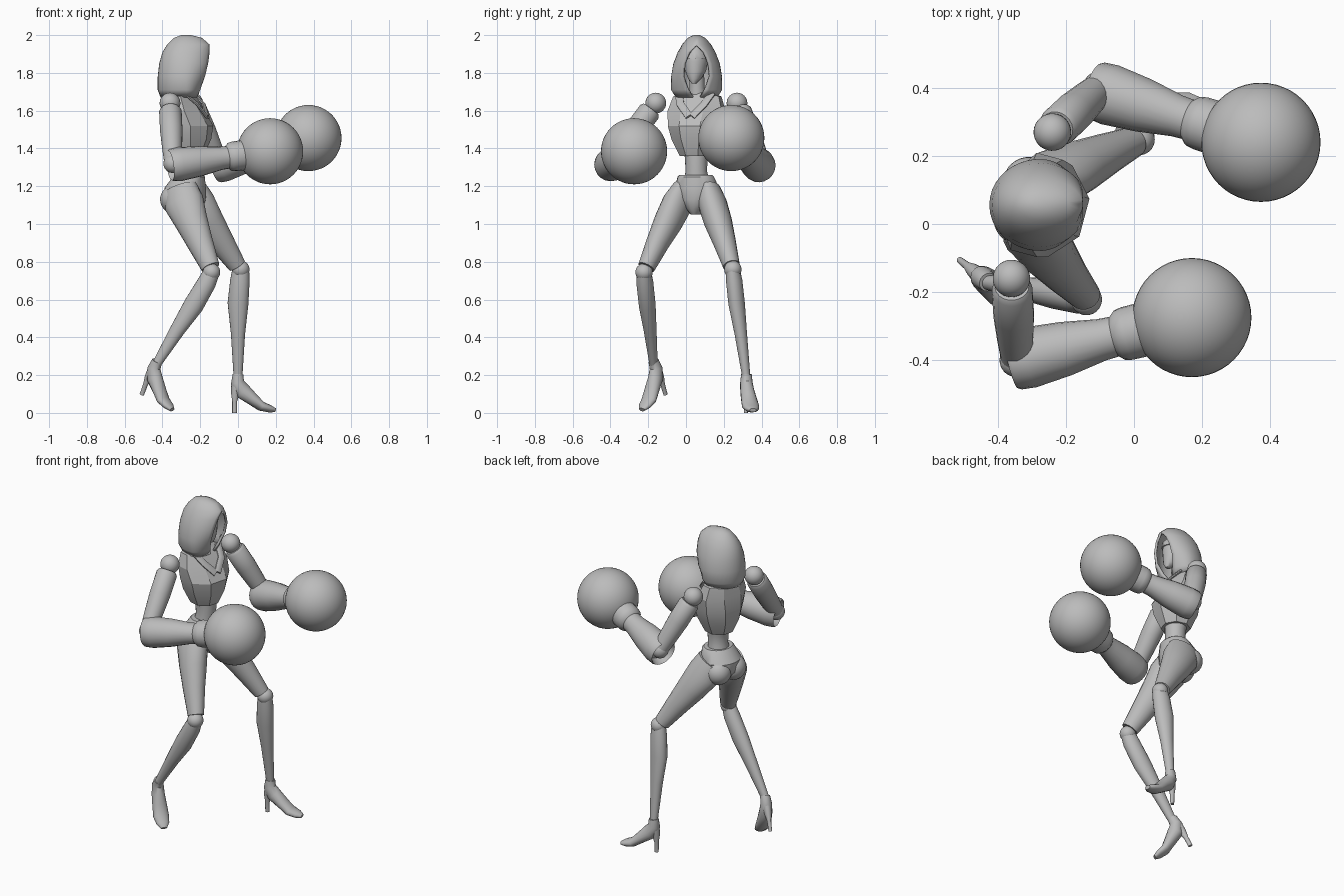
import bpy, bmesh, math
from mathutils import Vector, Matrix

if "Cube" in bpy.data.objects:
    bpy.data.objects.remove(bpy.data.objects["Cube"])

grey = bpy.data.materials.new("plain grey")
grey.use_nodes = True
grey.diffuse_color = (0.5, 0.5, 0.5, 1)
grey.node_tree.nodes["Principled BSDF"].inputs["Base Color"].default_value = (0.5, 0.5, 0.5, 1)

# Body frame: forward and left directions of the twisted figure
YAW = math.radians(-15)
FWD = Vector((math.cos(YAW), math.sin(YAW), 0))
LEFT = Vector((-math.sin(YAW), math.cos(YAW), 0))
UP = Vector((0, 0, 1))


def finish(name, bm, angle=35):
    bmesh.ops.remove_doubles(bm, verts=bm.verts, dist=0.0005)
    bmesh.ops.recalc_face_normals(bm, faces=bm.faces)
    mesh = bpy.data.meshes.new(name)
    bm.to_mesh(mesh)
    bm.free()
    mesh.materials.append(grey)
    obj = bpy.data.objects.new(name, mesh)
    bpy.context.collection.objects.link(obj)
    bpy.ops.object.select_all(action="DESELECT")
    obj.select_set(True)
    bpy.context.view_layer.objects.active = obj
    bpy.ops.object.shade_smooth_by_angle(angle=math.radians(angle))
    return obj


def loft(name, rings, closed=True, caps=(True, True), angle=35):
    bm = bmesh.new()
    rows = [[bm.verts.new(p) for p in ring] for ring in rings]
    n = len(rows[0])
    for a, b in zip(rows, rows[1:]):
        for i in range(n if closed else n - 1):
            j = (i + 1) % n
            bm.faces.new((a[i], a[j], b[j], b[i]))
    for row, cap in zip((rows[0], rows[-1]), caps):
        if cap:
            bm.faces.new(row)
    return finish(name, bm, angle)


def ring(c, u, v, ru, rv, n):
    steps = [(i + 0.5) * math.tau / n for i in range(n)]
    return [c + u * (ru * math.cos(t)) + v * (rv * math.sin(t)) for t in steps]


def limb(name, pts, side=LEFT, n=20, angle=35):
    """Tube along points (x, y, z, side radius, depth radius)."""
    cs = [Vector(p[:3]) for p in pts]
    rings = []
    for i, p in enumerate(pts):
        axis = (cs[min(i + 1, len(cs) - 1)] - cs[max(i - 1, 0)]).normalized()
        u = (side - axis * side.dot(axis)).normalized()
        rings.append(ring(cs[i], u, axis.cross(u), p[3], p[4], n))
    return loft(name, rings, angle=angle)


def straight(name, a, b, profile, n=20):
    """Turned part on the axis a-b, profile of (fraction, radius)."""
    a, b = Vector(a), Vector(b)
    axis = (b - a).normalized()
    u = axis.orthogonal().normalized()
    return loft(name, [ring(a.lerp(b, t), u, axis.cross(u), r, r, n) for t, r in profile])


def body(name, centre, levels, n, angle=35):
    """Horizontal rings: (height, forward shift, half width, half depth)."""
    c = Vector(centre)
    return loft(name, [ring(c + FWD * f + UP * z, LEFT, FWD, w, d, n)
                       for z, f, w, d in levels], angle=angle)


def ball(name, c, r, scale=(1, 1, 1), seg=32):
    bm = bmesh.new()
    bmesh.ops.create_uvsphere(bm, u_segments=seg, v_segments=seg // 2, radius=r)
    bmesh.ops.transform(bm, matrix=Matrix.Translation(c) @ Matrix.Rotation(YAW, 4, "Z")
                        @ Matrix.Diagonal((*scale, 1)), verts=bm.verts)
    return finish(name, bm)


# Torso: faceted rib cage, slim waist, pelvis
body("chest", (-0.30, 0.06, 0), [
    (1.70, 0.0, 0.06, 0.05), (1.675, 0.0, 0.135, 0.075), (1.60, 0.015, 0.16, 0.105),
    (1.52, 0.035, 0.15, 0.135), (1.45, 0.035, 0.13, 0.125), (1.36, 0.035, 0.085, 0.085)], 8, 20)
body("waist", (-0.27, 0.057, 0), [
    (1.42, 0.0, 0.07, 0.07), (1.34, 0.01, 0.06, 0.06), (1.28, 0.01, 0.057, 0.058),
    (1.22, 0.0, 0.07, 0.065)], 20)
body("pelvis", (-0.28, 0.057, 0), [
    (1.26, 0.02, 0.088, 0.075), (1.25, 0.02, 0.097, 0.085), (1.19, 0.0, 0.12, 0.11),
    (1.13, 0.0, 0.105, 0.11), (1.08, 0.01, 0.05, 0.085), (1.05, 0.02, 0.025, 0.05)], 20)

# Collar lapels and the small seats of the hips
for label, s in (("left", 1), ("right", -1)):
    base = Vector((-0.30, 0.06, 0))
    edge = [(0.09, 0.045, 1.69), (0.065, 0.105, 1.635), (0.008, 0.14, 1.57)]
    limb(label + "_lapel", [(*(base + LEFT * (s * w) + FWD * f + UP * z), 0.022, 0.008)
                            for w, f, z in edge], n=8)
    seat = Vector((-0.28, 0.057, 1.13)) + LEFT * (s * 0.055) - FWD * 0.045
    ball(label + "_buttock", seat, 0.075)

# Neck and face
body("neck", (-0.28, 0.058, 0), [(1.66, -0.01, 0.05, 0.05), (1.72, 0.0, 0.04, 0.04),
                                 (1.83, 0.01, 0.04, 0.04)], 16)
body("face", (-0.265, 0.055, 0), [
    (1.745, 0.05, 0.012, 0.015), (1.77, 0.035, 0.035, 0.04), (1.81, 0.015, 0.055, 0.062),
    (1.86, 0.005, 0.062, 0.075), (1.91, 0.0, 0.055, 0.075), (1.95, -0.01, 0.025, 0.045)], 20, 50)
body("brow_cap", (-0.265, 0.055, 0), [
    (1.875, 0.005, 0.067, 0.081), (1.91, 0.0, 0.061, 0.08), (1.955, -0.01, 0.02, 0.045)], 12)

# Hood: (height, half width, back x, rim x, half opening)
hood_levels = [
    (1.67, 0.11, -0.41, -0.215, 0.02), (1.71, 0.135, -0.425, -0.20, 0.045),
    (1.78, 0.135, -0.425, -0.175, 0.072), (1.85, 0.123, -0.417, -0.158, 0.066),
    (1.91, 0.10, -0.40, -0.150, 0.04), (1.95, 0.077, -0.375, -0.150, 0.0),
    (1.985, 0.047, -0.34, -0.19, 0.0), (2.0, 0.016, -0.30, -0.25, 0.0)]
rings = []
for z, w, back, rim, gap in hood_levels:
    start, cx, row = math.asin(gap / w), -0.275, []
    for i in range(33):
        t = start + (math.tau - 2 * start) * i / 32
        c = math.cos(t)
        depth = (rim - cx) / math.cos(start) if c > 0 else cx - back
        row.append(Vector((cx + depth * c, 0.056 + w * math.sin(t), z)))
    rings.append(row)
hood = loft("hood", rings, closed=False, caps=(False, True), angle=60)
shell = hood.modifiers.new("thickness", "SOLIDIFY")
shell.thickness = 0.014
shell.offset = -1

# Arms with ball gloves: shoulder, elbow, forearm end, glove centre
arms = {
    "left": ((-0.24, 0.27, 1.64), (-0.10, 0.40, 1.32), (-0.12, 0.395, 1.30), (0.373, 0.24, 1.455)),
    "right": ((-0.36, -0.16, 1.64), (-0.345, -0.40, 1.32), (-0.36, -0.405, 1.31), (0.17, -0.275, 1.385))}
for label, (shoulder, elbow, end, glove) in arms.items():
    ball(label + "_shoulder", shoulder, 0.055)
    ball(label + "_elbow", elbow, 0.05)
    ball(label + "_glove", glove, 0.175, seg=48)
    straight(label + "_upper_arm", shoulder, elbow,
             [(0.1, 0.05), (0.14, 0.06), (0.45, 0.06), (0.75, 0.053), (1.0, 0.045)])
    straight(label + "_forearm", end, glove,
             [(0.08, 0.065), (0.0, 0.08), (0.02, 0.086), (0.1, 0.09), (0.3, 0.08), (0.5, 0.062),
              (0.57, 0.06), (0.60, 0.075), (0.64, 0.079), (0.75, 0.08)])

# Legs: bent thigh, knee, shin
legs = {
    "left": ([(-0.26, 0.125, 1.19, 0.055, 0.09), (-0.225, 0.14, 1.11, 0.076, 0.105),
              (-0.16, 0.17, 1.01, 0.074, 0.088), (-0.085, 0.205, 0.90, 0.06, 0.068),
              (-0.005, 0.24, 0.78, 0.045, 0.048)],
             [(0.015, 0.248, 0.76, 0.036, 0.045), (0.01, 0.255, 0.70, 0.043, 0.052),
              (0.0, 0.268, 0.58, 0.043, 0.056), (0.0, 0.29, 0.42, 0.033, 0.038),
              (0.0, 0.318, 0.20, 0.022, 0.024)]),
    "right": ([(-0.305, -0.01, 1.19, 0.055, 0.09), (-0.285, -0.045, 1.11, 0.076, 0.108),
               (-0.245, -0.095, 1.01, 0.074, 0.088), (-0.20, -0.15, 0.90, 0.06, 0.07),
               (-0.145, -0.21, 0.77, 0.045, 0.05)],
              [(-0.14, -0.222, 0.745, 0.037, 0.043), (-0.165, -0.218, 0.69, 0.045, 0.05),
               (-0.235, -0.205, 0.57, 0.044, 0.054), (-0.32, -0.19, 0.44, 0.034, 0.04),
               (-0.43, -0.172, 0.26, 0.022, 0.024)])}
for label, (thigh, shin) in legs.items():
    limb(label + "_thigh", thigh)
    limb(label + "_shin", shin)
    ball(label + "_knee", shin[0][:3], 0.046)

# High-heeled shoes: ankle position, yaw, downward pitch
shoe = [(0, 0, 0.005, 0.028, 0.028), (-0.003, 0, -0.04, 0.033, 0.036),
        (0.025, 0, -0.085, 0.037, 0.044), (0.075, 0, -0.125, 0.042, 0.034),
        (0.125, 0, -0.165, 0.046, 0.026), (0.17, 0, -0.178, 0.038, 0.02),
        (0.2, 0, -0.186, 0.018, 0.011)]
heel = [(-0.008, 0, -0.05, 0.026, 0.028), (-0.015, 0, -0.10, 0.02, 0.022),
        (-0.018, 0, -0.14, 0.012, 0.013), (-0.018, 0, -0.20, 0.010, 0.013)]
for label, ankle, yaw, pitch in (("left", (0, 0.32, 0.2), 10, 0),
                                 ("right", (-0.43, -0.17, 0.27), -38, 25)):
    place = (Matrix.Translation(ankle) @ Matrix.Rotation(math.radians(yaw), 4, "Z")
             @ Matrix.Rotation(math.radians(pitch), 4, "Y"))
    for part, pts in (("shoe", shoe), ("heel", heel)):
        limb(label + "_" + part, pts, side=Vector((0, 1, 0)), n=16).data.transform(place)
